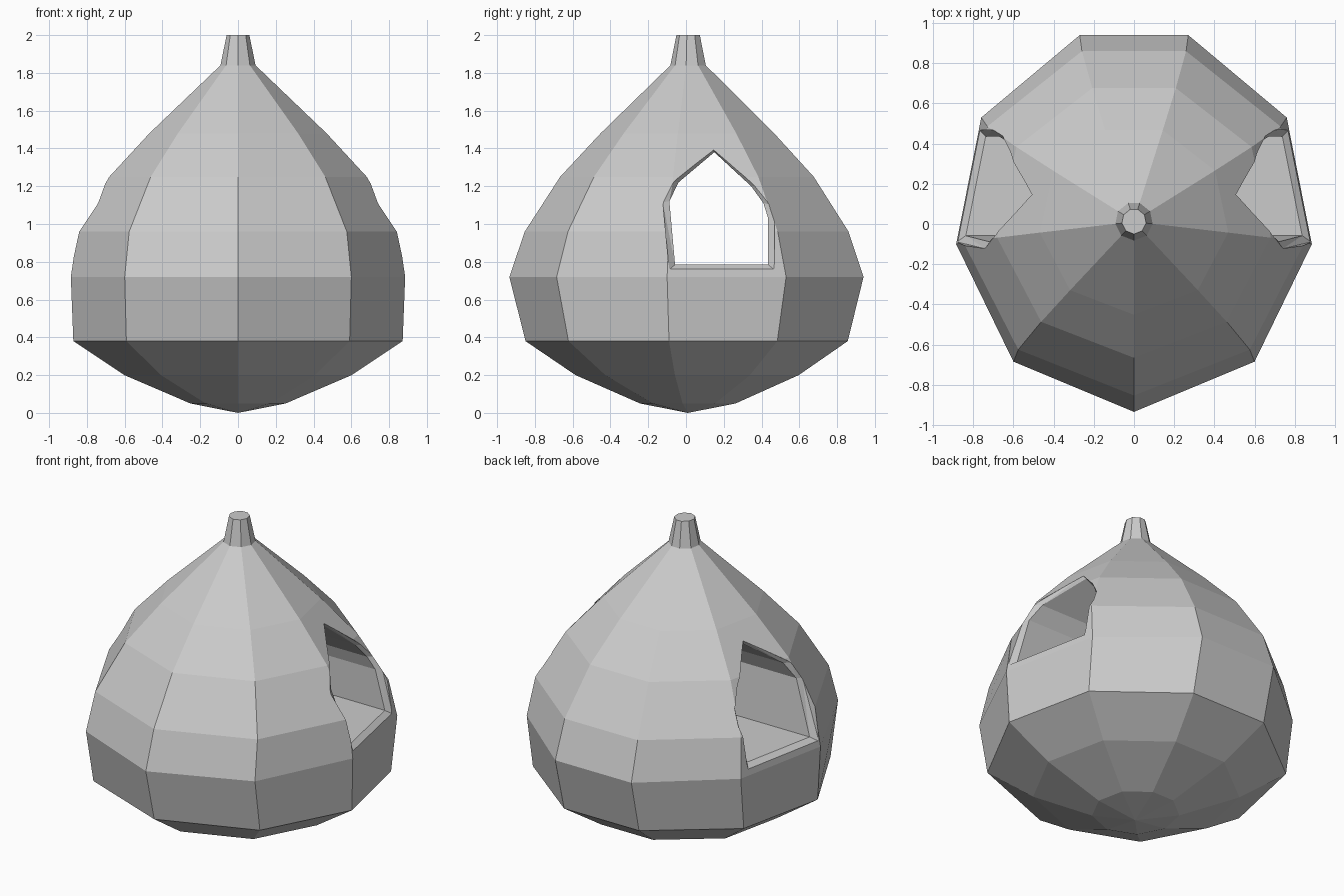
import bpy, bmesh
from mathutils import Vector
from mathutils.bvhtree import BVHTree

if "Cube" in bpy.data.objects:
    bpy.data.objects.remove(bpy.data.objects["Cube"])

grey = bpy.data.materials.new("plain grey")
grey.use_nodes = True
colour = (0.6, 0.6, 0.6, 1)
grey.diffuse_color = colour
grey.node_tree.nodes["Principled BSDF"].inputs["Base Color"].default_value = colour


def loft(bm, rings):
    """Skin consecutive rings of equal length."""
    for a, b in zip(rings, rings[1:]):
        n = len(a)
        for i in range(n):
            j = (i + 1) % n
            bm.faces.new((a[i], a[j], b[j], b[i]))


def make_object(name, bm):
    bmesh.ops.recalc_face_normals(bm, faces=bm.faces)
    mesh = bpy.data.meshes.new(name)
    bm.to_mesh(mesh)
    mesh.materials.append(grey)
    obj = bpy.data.objects.new(name, mesh)
    bpy.context.collection.objects.link(obj)
    return obj


# Nine-sided outline at the widest level, mirrored left to right
half = [(0.6, -0.685), (0.885, -0.1), (0.76, 0.53), (0.27, 0.94)]
outline = [(0, -0.935)] + half + [(-x, y) for x, y in reversed(half)]

# Height, width scale and depth scale from the bottom to the top of the stem
levels = [(0.05, 0.285, 0.27), (0.2, 0.68, 0.63), (0.38, 0.985, 0.91),
          (0.72, 1, 1), (0.96, 0.96, 0.914), (1.25, 0.77, 0.716),
          (1.48, 0.53, 0.49), (1.84, 0.105, 0.1), (2.0, 0.068, 0.066)]

# Body with pointed base and stem
bm = bmesh.new()
rings = []
for z, sx, sy in levels:
    shift = 0.012 * (1 - sy)
    rings.append([bm.verts.new((x * sx, y * sy + shift, z)) for x, y in outline])
loft(bm, rings)
tip = bm.verts.new((0, 0.01, 0))
for i, v in enumerate(rings[0]):
    bm.faces.new((tip, rings[0][(i + 1) % len(outline)], v))
bm.faces.new(rings[-1])
bmesh.ops.recalc_face_normals(bm, faces=bm.faces)
surface = BVHTree.FromBMesh(bm)
body = make_object("drop_body", bm)
bm.free()

# Pointed window opening, passing straight through from side to side
window = [(-0.058, 0.785), (-0.088, 1.12), (-0.04, 1.22), (0.15, 1.38),
          (0.345, 1.2), (0.41, 1.11), (0.435, 1.03), (0.435, 0.785)]
flared = [(0.18 + (y - 0.18) * 1.13, 1.18 + (z - 1.18) * 1.07) for y, z in window]


def skin_x(y, z):
    """Half width of the body at this spot."""
    return surface.ray_cast(Vector((3, y, z)), Vector((-1, 0, 0)))[0].x


def cutter_ring(bm, side, points, offset):
    return [bm.verts.new((side * (skin_x(y, z) + offset), y, z)) for y, z in points]


# Cutter with chamfered ends
bm = bmesh.new()
ends = [(flared, 0.2), (flared, 0.004), (window, -0.03)]
rings = [cutter_ring(bm, -1, p, o) for p, o in ends]
rings += [cutter_ring(bm, 1, p, o) for p, o in reversed(ends)]
loft(bm, rings)
bm.faces.new(rings[0])
bm.faces.new(rings[-1])
bmesh.ops.triangulate(bm, faces=bm.faces)
cutter = make_object("window_cutter", bm)
bm.free()
cutter.hide_render = True
cutter.hide_set(True)

cut = body.modifiers.new("window", "BOOLEAN")
cut.operation = "DIFFERENCE"
cut.solver = "EXACT"
cut.object = cutter
